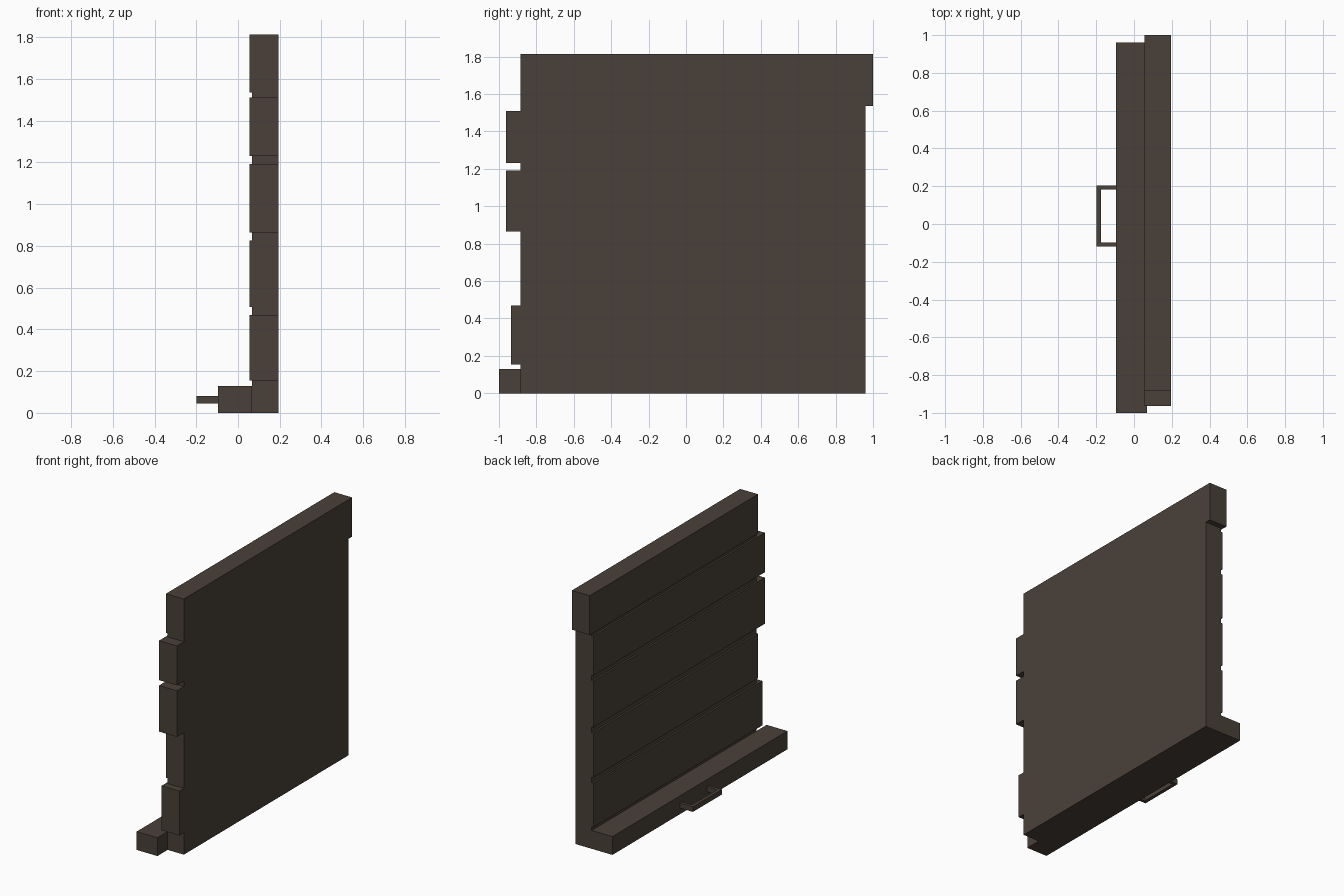
import bpy
import bmesh
from mathutils import Matrix, Vector

cube = bpy.data.objects.get("Cube")
if cube:
    bpy.data.objects.remove(cube, do_unlink=True)

# Single dark wood colour
COLOUR = (0.0685, 0.0513, 0.0409, 1.0)
wood = bpy.data.materials.new("dark_brown_wood")
wood.use_nodes = True
wood.diffuse_color = COLOUR
bsdf = wood.node_tree.nodes["Principled BSDF"]
bsdf.inputs["Base Color"].default_value = COLOUR
bsdf.inputs["Roughness"].default_value = 0.8


def box(name, x, y, z):
    """Box given by its (min, max) range on each axis."""
    lo, hi = (Vector(c) for c in zip(x, y, z))
    bm = bmesh.new()
    bmesh.ops.create_cube(bm, size=1, matrix=Matrix.Diagonal((*(hi - lo), 1)))
    mesh = bpy.data.meshes.new(name)
    bm.to_mesh(mesh)
    bm.free()
    mesh.materials.append(wood)
    obj = bpy.data.objects.new(name, mesh)
    obj.location = (lo + hi) / 2
    bpy.context.collection.objects.link(obj)
    return obj


BACK = 0.195       # flat rear face of the wall
PLANK_FACE = 0.055
GROOVE_FACE = 0.068
Y0, Y1 = -0.885, 0.96

# Planks with uneven ends: (bottom, top, front end, back end)
planks = [
    (0.155, 0.47, -0.935, Y1),
    (0.508, 0.825, Y0, Y1),
    (0.865, 1.192, -0.963, Y1),
    (1.23, 1.51, -0.963, Y1),
    (1.535, 1.813, Y0, 1.0),
]

# Each plank sits on a recessed strip that fills the groove below it
below = 0.0
for i, (z0, z1, ya, yb) in enumerate(planks, 1):
    box(f"groove_strip_{i}", (GROOVE_FACE, BACK), (Y0, Y1), (below, z0))
    box(f"plank_{i}", (PLANK_FACE, BACK), (ya, yb), (z0, z1))
    below = z1

# Ledge along the foot of the wall
box("ledge", (-0.095, GROOVE_FACE), (-1.0, Y1), (0.0, 0.13))

# Pull handle: grip bar and two arms
HZ = (0.044, 0.08)
box("handle_grip", (-0.198, -0.174), (-0.12, 0.205), HZ)
for name, y in (("front", (-0.12, -0.098)), ("back", (0.183, 0.205))):
    box(f"handle_{name}_arm", (-0.174, -0.095), y, HZ)
